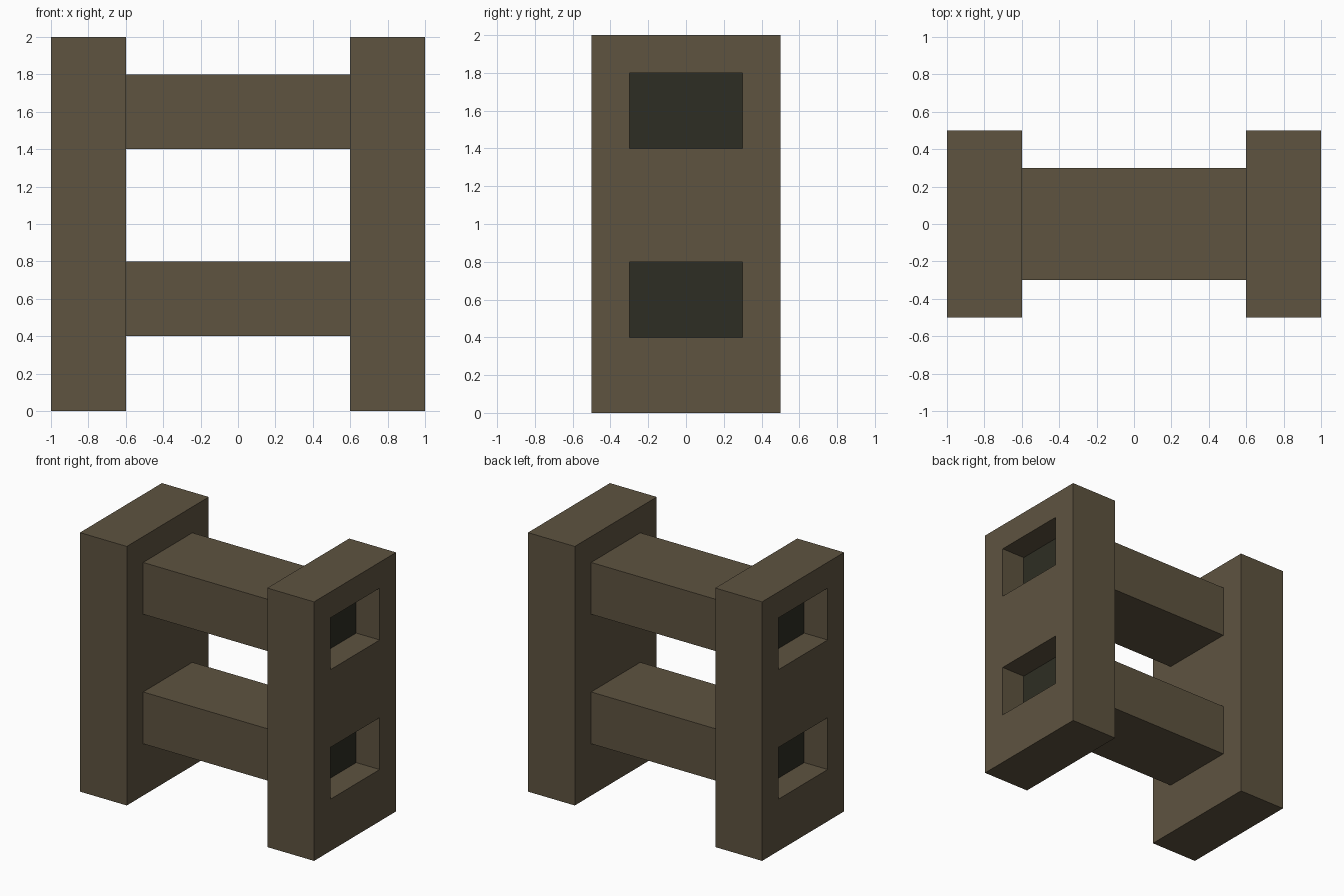
import bpy, bmesh
from mathutils import Vector

if "Cube" in bpy.data.objects:
    bpy.data.objects.remove(bpy.data.objects["Cube"])


def material(name, rgb):
    m = bpy.data.materials.new(name)
    m.diffuse_color = (*rgb, 1)
    m.use_nodes = True
    m.node_tree.nodes["Principled BSDF"].inputs["Base Color"].default_value = m.diffuse_color
    return m


BROWN = material("brown", (0.112, 0.087, 0.051))
DARK = material("dark_olive", (0.027, 0.027, 0.017))
RAIL_Y = 0.3                          # half depth of the rails and sockets
RAILS = {"lower_rail": (0.4, 0.8), "upper_rail": (1.4, 1.8)}
SOCKET_DEPTH = 0.2


def box(bm, lo, hi):
    lo, hi = Vector(lo), Vector(hi)
    verts = bmesh.ops.create_cube(bm, size=1)["verts"]
    bmesh.ops.scale(bm, vec=hi - lo, verts=verts)
    bmesh.ops.translate(bm, vec=(lo + hi) / 2, verts=verts)


def finish(bm, name):
    bmesh.ops.recalc_face_normals(bm, faces=bm.faces[:])
    mesh = bpy.data.meshes.new(name)
    bm.to_mesh(mesh)
    bm.free()
    mesh.materials.append(BROWN)
    mesh.materials.append(DARK)
    bpy.context.collection.objects.link(bpy.data.objects.new(name, mesh))


# Upright posts with two sockets sunk into the outer face
for name, side in (("left_post", -1), ("right_post", 1)):
    bm = bmesh.new()
    box(bm, (side * 0.8 - 0.2, -0.5, 0), (side * 0.8 + 0.2, 0.5, 2))
    cuts = [((0, y, 0), (0, 1, 0)) for y in (-RAIL_Y, RAIL_Y)]
    cuts += [((0, 0, z), (0, 0, 1)) for span in RAILS.values() for z in span]
    for co, no in cuts:
        bmesh.ops.bisect_plane(bm, geom=bm.verts[:] + bm.edges[:] + bm.faces[:],
                               plane_co=co, plane_no=no)
    sockets = []
    for f in bm.faces:
        c = f.calc_center_median()
        if (c.x * side > 0.99 and abs(c.y) < RAIL_Y
                and any(a < c.z < b for a, b in RAILS.values())):
            sockets.append(f)
    floors = bmesh.ops.extrude_discrete_faces(bm, faces=sockets)["faces"]
    for f in floors:
        f.material_index = 1
        bmesh.ops.translate(bm, vec=(-side * SOCKET_DEPTH, 0, 0), verts=f.verts[:])
    finish(bm, name)

# Horizontal rails joining the posts
for name, (z0, z1) in RAILS.items():
    bm = bmesh.new()
    box(bm, (-0.6, -RAIL_Y, z0), (0.6, RAIL_Y, z1))
    finish(bm, name)
